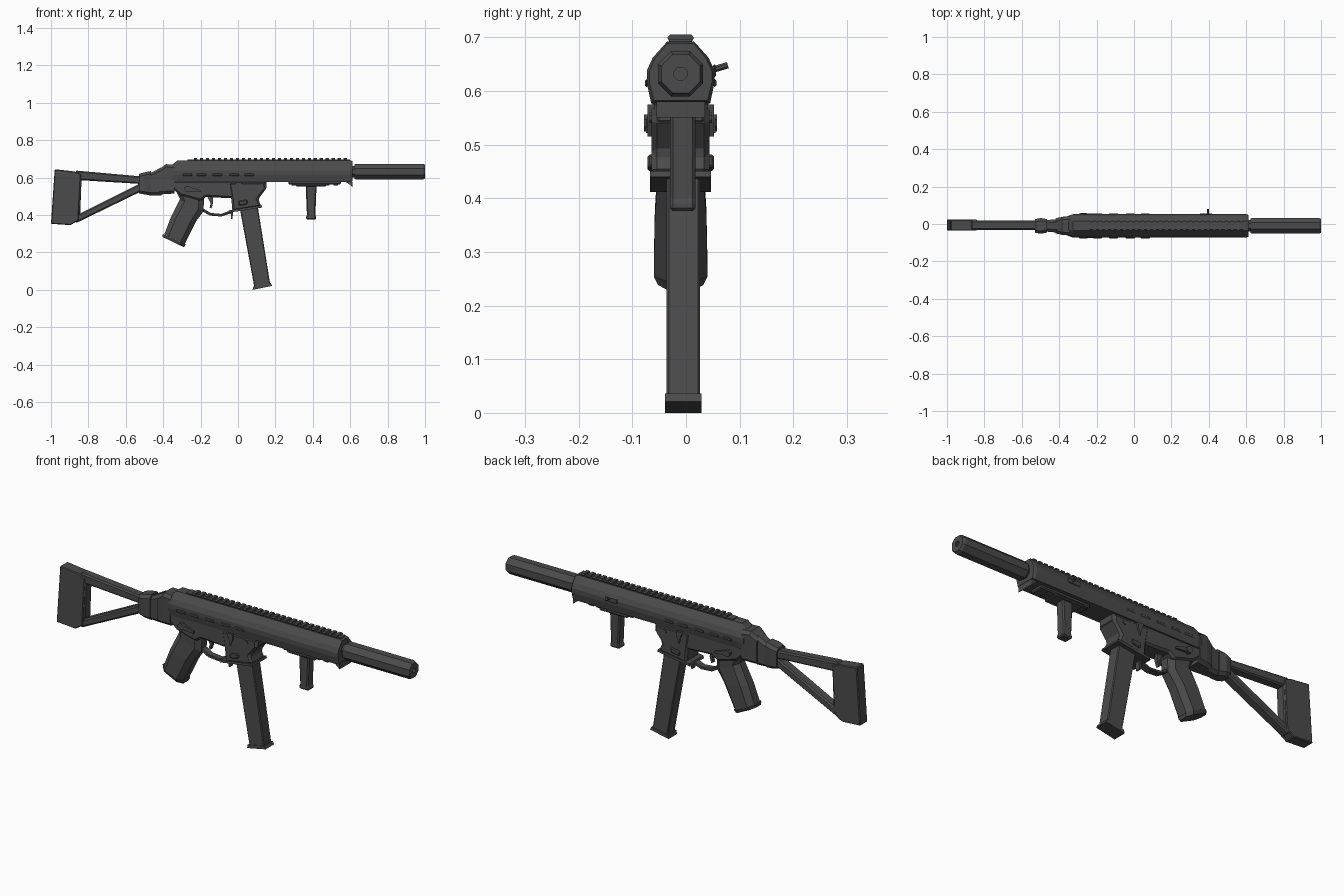
import bpy, bmesh, math
from mathutils import Vector, Matrix

if "Cube" in bpy.data.objects:
    bpy.data.objects.remove(bpy.data.objects["Cube"])

C = -0.01   # the body's centre plane in y


def finish(name, bm, bevel=0.0):
    bmesh.ops.recalc_face_normals(bm, faces=bm.faces)
    me = bpy.data.meshes.new(name)
    bm.to_mesh(me)
    bm.free()
    ob = bpy.data.objects.new(name, me)
    bpy.context.collection.objects.link(ob)
    if bevel:
        m = ob.modifiers.new("bevel", 'BEVEL')
        m.width, m.segments, m.limit_method = bevel, 1, 'ANGLE'
        m.angle_limit = math.radians(50)
    return ob


def loft(name, rings):
    """Closed skin through equal-sized rings of 3D points."""
    bm = bmesh.new()
    vs = [[bm.verts.new(p) for p in r] for r in rings]
    n = len(vs[0])
    for a, b in zip(vs, vs[1:]):
        for i in range(n):
            bm.faces.new((a[i], a[(i + 1) % n], b[(i + 1) % n], b[i]))
    bm.faces.new(vs[0])
    bm.faces.new(vs[-1])
    return finish(name, bm)


def prism(name, pts, half, bevel=0.0, y=C):
    """Side profile in x, z given a thickness in y."""
    bm = bmesh.new()
    f = bm.faces.new([bm.verts.new((x, y - half, z)) for x, z in pts])
    ext = bmesh.ops.extrude_face_region(bm, geom=[f])['geom']
    bmesh.ops.translate(bm, vec=(0, 2 * half, 0),
                        verts=[v for v in ext if isinstance(v, bmesh.types.BMVert)])
    return finish(name, bm, bevel)


def box(name, x0, x1, z0, z1, half, bevel=0.0, y=C):
    return prism(name, [(x0, z0), (x1, z0), (x1, z1), (x0, z1)], half, bevel, y)


def sym(x, half):
    """Mirror half a cross-section (y, z) about the centre plane."""
    return [(x, C + y, z) for y, z in half] + [(x, C - y, z) for y, z in reversed(half)]


def rod(name, p0, p1, r, sides=8):
    p0, p1 = Vector(p0), Vector(p1)
    d = p1 - p0
    bm = bmesh.new()
    mat = Matrix.Translation((p0 + p1) / 2) @ d.to_track_quat('Z', 'Y').to_matrix().to_4x4() \
        @ Matrix.Rotation(math.pi / sides, 4, 'Z')
    bmesh.ops.create_cone(bm, cap_ends=True, segments=sides, radius1=r, radius2=r,
                          depth=d.length, matrix=mat)
    return finish(name, bm)


# upper receiver and handguard, one faceted shell with a chamfered rear
BODY = [(.025, .692), (.052, .662), (.063, .638), (.063, .615), (.055, .577)]
REAR = [(.020, .664), (.042, .648), (.052, .632), (.052, .61), (.046, .577)]
FRONT = [(.025, .688), (.048, .66), (.058, .637), (.058, .615), (.050, .582)]
loft("upper_receiver", [sym(-.355, REAR), sym(-.325, BODY), sym(.60, BODY), sym(.612, FRONT)])
prism("handguard_lip", [(.57, .58), (.612, .58), (.612, .55), (.603, .558), (.59, .568)], .045)

# top rail with cross teeth
box("rail_base", -.27, .60, .685, .697, .021)
for i in range(26):
    x = -.235 + i * .032
    loft("rail_tooth", [sym(x + d, [(.020, .705), (.025, .699), (.021, .692)]) for d in (0, .017)])

# side slots, shown as raised rims on both flanks
for s in (-1, 1):
    for x in (-.27, -.195, -.11, -.02, .06):
        box("side_slot", x - .025, x + .025, .607, .622, .003, .003, C + s * .0635)

# suppressor: faceted tube with recessed muzzle
def ring(x, r):
    return [(x, C + r * math.cos(a), .632 + r * math.sin(a))
            for a in [math.pi / 8 + k * math.pi / 4 for k in range(8)]]


rod("barrel", (.58, C, .632), (.66, C, .632), .033)
loft("suppressor", [ring(.622, .040), ring(.63, .0455), ring(.988, .0455), ring(1.0, .039),
                    ring(1.0, .013), ring(.95, .013)])

# charging handle and ejection slot on the far side
rod("charging_handle", (.395, .035, .635), (.395, .078, .648), .0065)
box("handle_slot", .35, .42, .625, .65, .003, .003, C + .063)

# lower receiver
prism("lower_receiver", [(-.36, .585), (.152, .585), (.152, .545), (.11, .49), (-.05, .49),
                         (-.17, .497), (-.20, .475), (-.31, .505), (-.36, .55)], .050, .010)
prism("magazine_well", [(-.05, .575), (.145, .575), (.15, .54), (.108, .485), (.125, .445),
                        (-.03, .42), (-.035, .48)], .054, .010)
prism("magwell_flange", [(-.055, .412), (-.05, .425), (.127, .451), (.13, .440)], .057)

# magazine, leaning forward
prism("magazine", [(.005, .46), (.10, .48), (.172, .03), (.088, .012)], .031, .004, -.005)
prism("magazine_base", [(.082, .018), (.078, .0), (.183, .021), (.176, .036)], .034, 0, -.005)

# pistol grip, lofted along its slanted axis
def grip_ring(a, b, w):
    (x0, z0), (x1, z1) = a, b
    prof = [(0, .45), (.2, 1), (.8, 1), (1, .5)]
    pts = [(x0 + (x1 - x0) * t, C + w * k, z0 + (z1 - z0) * t) for t, k in prof]
    return pts + [(p[0], 2 * C - p[1], p[2]) for p in reversed(pts)]


loft("pistol_grip", [grip_ring((-.33, .525), (-.18, .50), .042),
                     grip_ring((-.31, .485), (-.185, .42), .042),
                     grip_ring((-.36, .385), (-.225, .365), .048),
                     grip_ring((-.395, .295), (-.285, .245), .050)])
loft("grip_cap", [grip_ring((-.402, .297), (-.280, .243), .050),
                  grip_ring((-.404, .283), (-.288, .227), .042)])

# trigger and guard
prism("trigger_guard", [(-.20, .425), (-.15, .397), (-.09, .392), (-.03, .412), (-.03, .428),
                        (-.09, .406), (-.145, .411), (-.20, .442)], .018, .003)
prism("trigger", [(-.165, .50), (-.135, .50), (-.133, .465), (-.142, .435), (-.152, .440),
                  (-.146, .462)], .009)
prism("magazine_release", [(-.04, .42), (-.025, .42), (-.03, .378), (-.037, .378)], .012)

# controls on both flanks
for s in (-1, 1):
    rod("selector_pin", (-.27, C + s * .045, .54), (-.27, C + s * .068, .54), .017, 8)
    prism("selector_lever", [(-.27, .553), (-.20, .533), (-.20, .522), (-.27, .527)],
          .005, 0, C + s * .060)
    prism("bolt_catch", [(-.015, .575), (.02, .575), (.018, .545), (.005, .515), (-.002, .545)],
          .006, 0, C + s * .056)
    prism("magazine_button", [(.003, .45), (.05, .458), (.05, .482), (.003, .475)],
          .009, .004, C + s * .053)
    rod("receiver_pin", (.09, C + s * .04, .55), (.09, C + s * .058, .55), .011, 8)

# lower rail, its clamps and the vertical foregrip
box("lower_rail", .27, .55, .563, .582, .036, .005)
for i in range(6):
    x = .285 + i * .045
    box("lower_rail_tooth", x, x + .025, .558, .567, .030)
box("foregrip_mount", .31, .47, .553, .566, .040, .004)
prism("foregrip", [(.362, .56), (.42, .56), (.415, .43), (.414, .40), (.418, .39), (.418, .376),
                   (.364, .376), (.364, .39), (.369, .40), (.367, .43)], .024, .006, C + .004)

# rear stock hinge: stacked collars
def block(y, z0, z1, c=.015):
    return [(y - c, z1), (y, z1 - c), (y, z0 + c), (y - c, z0)]


loft("rear_collar", [sym(-.34, block(.052, .515, .668)), sym(-.385, block(.048, .512, .672)),
                     sym(-.42, block(.040, .51, .645))])
loft("hinge_collar", [sym(-.41, block(.036, .505, .655)), sym(-.475, block(.030, .505, .62))])
loft("hinge_block", [sym(-.465, block(.036, .505, .635)), sym(-.50, block(.042, .51, .628)),
                     sym(-.53, block(.036, .515, .62))])

# triangular stock
SY = -.006
prism("stock_top_bar", [(-.87, .638), (-.50, .605), (-.50, .565), (-.87, .588)], .025, .007, SY)
prism("stock_lower_strut", [(-.50, .585), (-.50, .535), (-.87, .355), (-.87, .395),
                            (-.55, .555)], .025, .007, SY)
prism("stock_frame", [(-.89, .632), (-.835, .63), (-.845, .37), (-.89, .355)], .025, .005, SY)
prism("butt_pad", [(-.98, .645), (-.875, .633), (-.84, .618), (-.853, .372), (-.895, .346),
                   (-1.0, .353)], .030, .004, SY)

# one dark finish for every part
mat = bpy.data.materials.new("dark_grey")
mat.diffuse_color = (.07, .07, .07, 1)
mat.use_nodes = True
mat.node_tree.nodes["Principled BSDF"].inputs["Base Color"].default_value = mat.diffuse_color
for ob in bpy.context.collection.objects:
    ob.data.materials.append(mat)
